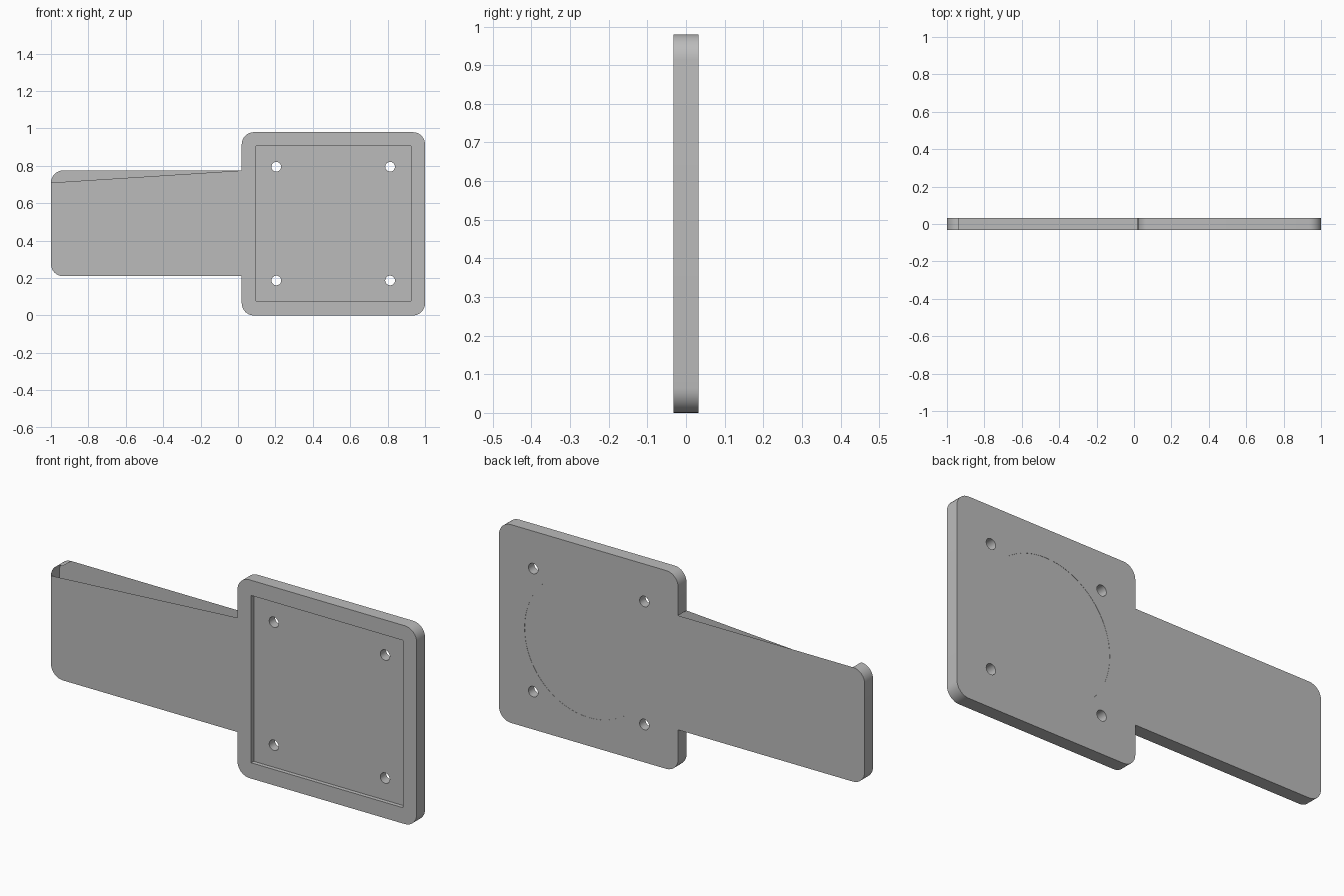
import bpy, bmesh, math
from mathutils import Vector, Matrix

if "Cube" in bpy.data.objects:
    bpy.data.objects.remove(bpy.data.objects["Cube"])

HALF = 0.0325          # half thickness
R = 0.065              # corner radius
X0, HB, HT = 0.02, 0.21, 0.775   # neck position, handle bottom and top
TOP = 0.98

grey = bpy.data.materials.new("plain grey")
grey.diffuse_color = (0.5, 0.5, 0.5, 1)
grey.use_nodes = True
grey.node_tree.nodes["Principled BSDF"].inputs["Base Color"].default_value = grey.diffuse_color


def corner(cx, cz, start, steps=8):
    """Quarter circle, counter-clockwise from the start angle."""
    return [(cx + R * math.cos(math.radians(start + 90 * i / steps)),
             cz + R * math.sin(math.radians(start + 90 * i / steps)))
            for i in range(steps + 1)]


def new_object(name, bm):
    me = bpy.data.meshes.new(name)
    bm.to_mesh(me)
    bm.free()
    ob = bpy.data.objects.new(name, me)
    bpy.context.collection.objects.link(ob)
    me.materials.append(grey)
    return ob


def cut(target, cutter):
    mod = target.modifiers.new("cut", 'BOOLEAN')
    mod.operation, mod.solver, mod.object = 'DIFFERENCE', 'EXACT', cutter
    bpy.context.view_layer.objects.active = target
    bpy.ops.object.modifier_apply(modifier=mod.name)
    bpy.data.objects.remove(cutter)


def box(name, x0, x1, y0, y1, z0, z1):
    bm = bmesh.new()
    size = Matrix.Diagonal((x1 - x0, y1 - y0, z1 - z0, 1))
    mid = Matrix.Translation(((x0 + x1) / 2, (y0 + y1) / 2, (z0 + z1) / 2))
    bmesh.ops.create_cube(bm, size=1, matrix=mid @ size)
    return new_object(name, bm)


def rod(name, x, z, r, y0, y1, n):
    bm = bmesh.new()
    place = Matrix.Translation((x, (y0 + y1) / 2, z)) @ Matrix.Rotation(math.pi / 2, 4, 'X')
    bmesh.ops.create_cone(bm, cap_ends=True, segments=n, radius1=r, radius2=r,
                          depth=y1 - y0, matrix=place)
    return new_object(name, bm)


# Outline of the square head and the handle, extruded in depth
outline = ([(X0, HB)] + corner(X0 + R, R, 180) + corner(1 - R, R, 270)
           + corner(1 - R, TOP - R, 0) + corner(X0 + R, TOP - R, 90)
           + [(X0, HT)] + corner(-1 + R, HT - R, 90) + corner(-1 + R, HB + R, 180))
bm = bmesh.new()
front = [bm.verts.new((x, -HALF, z)) for x, z in outline]
back = [bm.verts.new((x, HALF, z)) for x, z in outline]
front_face = bm.faces.new(front)
bm.faces.new(back[::-1])
n = len(outline)
for i in range(n):
    j = (i + 1) % n
    bm.faces.new((front[j], front[i], back[i], back[j]))
# Slanted edge across the front of the handle, from neck to end corner
neck = 1 + 4 * 9
bmesh.utils.face_split(front_face, front[neck], front[neck + 9])
bmesh.ops.recalc_face_normals(bm, faces=bm.faces)
plate = new_object("plate_with_handle", bm)

# Square recess, round back inset and four screw holes
cut(plate, box("recess_cutter", 0.095, 0.925, -0.1, -HALF + 0.02, 0.078, 0.905))
cut(plate, rod("disc_cutter", 0.51, 0.49, 0.35, HALF - 0.001, 0.1, 64))
for x in (0.205, 0.813):
    for z in (0.187, 0.795):
        cut(plate, rod("hole_cutter", x, z, 0.026, -0.1, 0.1, 24))

# Open the top of the hollow handle
bm = bmesh.new()
bm.from_mesh(plate.data)
bm.normal_update()
gone = []
for f in bm.faces:
    c = f.calc_center_median()
    line = HT - R + R * (c.x + 1) / (X0 + 1)
    top_face = f.normal.z > 0.999 and c.z > HT - 0.01
    front_strip = f.normal.y < -0.9 and c.z > line + 0.001
    if c.x < 0 and (top_face or front_strip):
        gone.append(f)
bmesh.ops.delete(bm, geom=gone, context='FACES')
bm.to_mesh(plate.data)
bm.free()

bpy.ops.object.select_all(action='DESELECT')
plate.select_set(True)
bpy.context.view_layer.objects.active = plate
bpy.ops.object.shade_smooth_by_angle(angle=math.radians(30))
